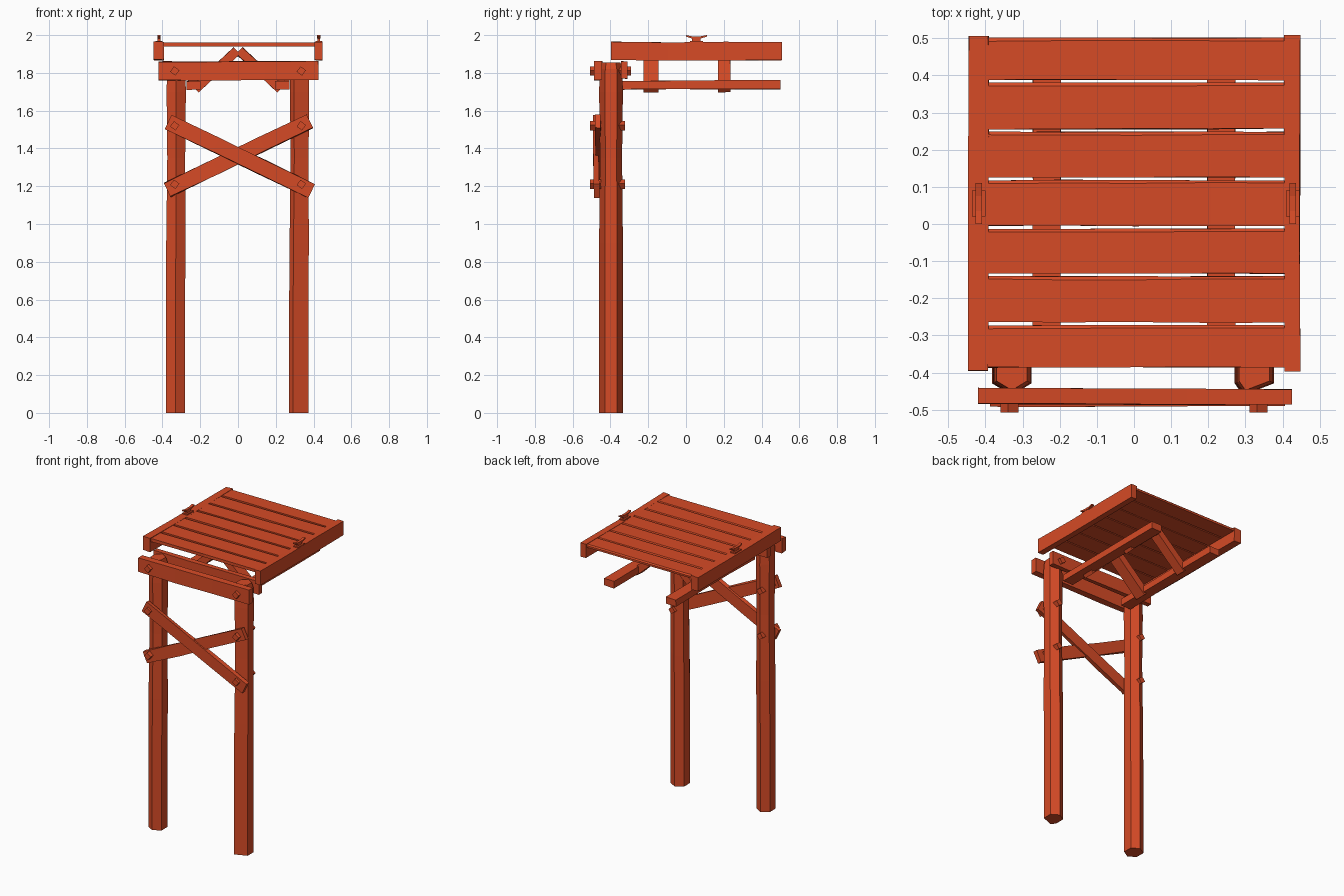
import bpy, bmesh, math, random
from mathutils import Vector, Matrix

random.seed(4)
if "Cube" in bpy.data.objects:
    bpy.data.objects.remove(bpy.data.objects["Cube"], do_unlink=True)

# Single painted wood colour
wood = bpy.data.materials.new("red_orange_wood")
wood.use_nodes = True
color = (0.67, 0.069, 0.019, 1)
wood.diffuse_color = color
wood.node_tree.nodes["Principled BSDF"].inputs["Base Color"].default_value = color


def finish(name, bm):
    bmesh.ops.recalc_face_normals(bm, faces=bm.faces)
    mesh = bpy.data.meshes.new(name)
    bm.to_mesh(mesh)
    bm.free()
    mesh.materials.append(wood)
    obj = bpy.data.objects.new(name, mesh)
    bpy.context.collection.objects.link(obj)
    return obj


def loft(bm, rings):
    """Skin a list of equal point loops and cap both ends."""
    loops = [[bm.verts.new(p) for p in ring] for ring in rings]
    n = len(loops[0])
    for low, high in zip(loops, loops[1:]):
        for i in range(n):
            j = (i + 1) % n
            bm.faces.new((low[i], low[j], high[j], high[i]))
    bm.faces.new(loops[0][::-1])
    bm.faces.new(loops[-1])


def board(name, start, end, wide, deep, side, wobble=0.003, chamfer=0.0, segments=3):
    """Rough-hewn board; wide is measured along the side vector."""
    start, end = Vector(start), Vector(end)
    axis = (end - start).normalized()
    side = Vector(side)
    side = (side - axis * side.dot(axis)).normalized()
    up = axis.cross(side)
    w, d, c = wide / 2, deep / 2, chamfer
    profile = [(-w, -d), (w, -d), (w, d), (-w, d)]
    if c:
        profile[2:3] = [(w, d - c), (w - c, d)]
    bm = bmesh.new()
    rings = []
    for k in range(segments + 1):
        centre = start.lerp(end, k / segments)
        rings.append([centre + side * (u + random.uniform(-wobble, wobble))
                      + up * (v + random.uniform(-wobble, wobble) * 0.5)
                      for u, v in profile])
    loft(bm, rings)
    return finish(name, bm)


def post(name, x, front_shift):
    """Six-sided post, worn narrower towards its top."""
    hexagon = [(front_shift, -0.063), (0.051, -0.032), (0.051, 0.032),
               (0, 0.063), (-0.051, 0.032), (-0.051, -0.032)]
    levels = [(0, 1, 0), (0.6, 1, 0), (0.9, 1, 0.002), (1.35, 0.93, 0.004),
              (1.7, 1, 0.004), (1.82, 0.95, 0.004), (1.855, 0.8, 0.002)]
    bm = bmesh.new()
    loft(bm, [[(x + dx + u * s, -0.397 + v * s, z) for u, v in hexagon]
              for z, s, dx in levels])
    return finish(name, bm)


def bolt(name, x, z, y0, y1):
    """Square bolt head turned on its corner."""
    bm = bmesh.new()
    loft(bm, [[(x + 0.025 * math.cos(a), y, z + 0.025 * math.sin(a))
               for a in (math.pi / 2 * i + 0.15 for i in range(4))]
              for y in (y0, y1)])
    return finish(name, bm)


# Uprights
post("left_post", 0.322, -0.03)
post("right_post", -0.331, 0)

# Crossbeams clamping the post tops
board("front_crossbeam", (-0.42, -0.463, 1.81), (0.425, -0.466, 1.812), 0.1, 0.042, (0, 0, 1))
board("rear_crossbeam", (-0.4, -0.327, 1.815), (0.4, -0.327, 1.815), 0.09, 0.034, (0, 0, 1))

# Crossed braces
board("falling_brace", (-0.37, -0.478, 1.54), (0.39, -0.474, 1.175), 0.08, 0.028, (0, 0, 1))
board("rising_brace", (-0.375, -0.462, 1.18), (0.38, -0.468, 1.545), 0.08, 0.028, (0, 0, 1))

# Bolts, front and rear
for x, label in ((-0.335, "right"), (0.335, "left")):
    for z, back in ((1.81, -0.29), (1.52, -0.322), (1.21, -0.322)):
        bolt(f"front_bolt_{label}", x, z, -0.507, -0.45)
        bolt(f"rear_bolt_{label}", x, z, back, -0.36)

# Roof planks with one worn long edge each
edges = [-0.39, -0.269, -0.137, -0.009, 0.122, 0.252, 0.384, 0.505]
for i, (a, b) in enumerate(zip(edges, edges[1:])):
    y = (a + b) / 2
    board(f"roof_plank_{i + 1}", (-0.395, y, 1.95), (0.407, y, 1.95),
          b - a - 0.008, 0.021, (0, 1, 0), 0.0015, 0.008, 4)

# Side rails of the roof
board("roof_rail_right", (-0.42, -0.395, 1.917), (-0.418, 0.506, 1.914), 0.094, 0.053, (0, 0, 1))
board("roof_rail_left", (0.426, -0.397, 1.917), (0.426, 0.508, 1.914), 0.094, 0.042, (0, 0, 1))

# Supporting arms and inverted-V struts below the roof
for s, label in ((-1, "right"), (1, "left")):
    board(f"support_arm_{label}", (s * 0.235, -0.36, 1.735), (s * 0.235, 0.5, 1.737),
          0.045, 0.075, (0, 0, 1))
    for y, deep, place in ((-0.185, 0.08, "front"), (0.202, 0.066, "rear")):
        board(f"{place}_strut_{label}", (s * 0.225, y, 1.715), (s * 0.006, y, 1.918),
              0.048, deep, (s, 0, 1), 0.002, segments=1)

# Rope cleats on the rails
for x, label in ((-0.418, "right"), (0.427, "left")):
    board(f"cleat_base_{label}", (x, 0.02, 1.966), (x, 0.09, 1.966), 0.036, 0.008, (1, 0, 0), 0, segments=1)
    board(f"cleat_stem_{label}", (x, 0.055, 1.96), (x, 0.055, 1.99), 0.014, 0.045, (1, 0, 0), 0, segments=1)
    bm = bmesh.new()
    loft(bm, [[(x + u, y, z + v) for u, v in ((-0.009, -t), (0.009, -t), (0.009, 0), (-0.009, 0))]
              for y, z, t in ((0.0, 2.0, 0.008), (0.035, 1.993, 0.012),
                              (0.075, 1.993, 0.012), (0.11, 2.0, 0.008))])
    finish(f"cleat_bar_{label}", bm)
